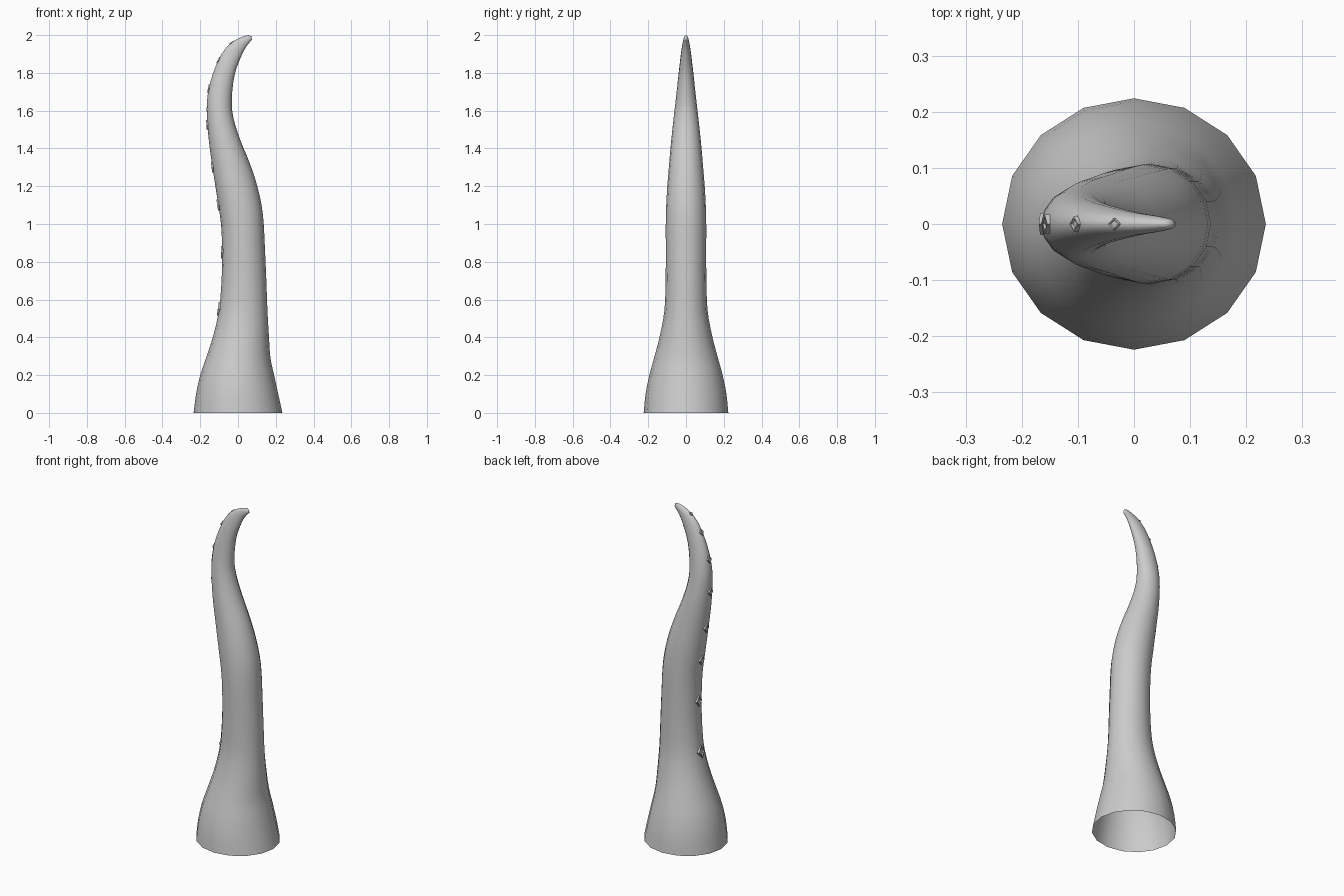
import bpy, bmesh
from math import cos, sin, pi
from mathutils import Vector

if "Cube" in bpy.data.objects:
    bpy.data.objects.remove(bpy.data.objects["Cube"])

SIDES = 16
STEPS = 3

# Cross-sections: outer edge x, z / inner edge x, z / half depth in y
RINGS = [
    (-.235, 0, .235, 0, .224),
    (-.222, .10, .213, .10, .214),
    (-.200, .20, .191, .20, .194),
    (-.166, .30, .172, .29, .168),
    (-.128, .42, .164, .40, .138),
    (-.100, .55, .156, .54, .114),
    (-.087, .70, .150, .70, .108),
    (-.084, .85, .143, .86, .107),
    (-.090, 1.00, .132, 1.05, .107),
    (-.112, 1.15, .105, 1.19, .101),
    (-.135, 1.30, .063, 1.32, .090),
    (-.153, 1.43, .014, 1.44, .079),
    (-.165, 1.57, -.024, 1.56, .065),
    (-.161, 1.68, -.033, 1.66, .053),
    (-.135, 1.79, -.018, 1.79, .040),
    (-.087, 1.90, .016, 1.885, .028),
    (-.035, 1.96, .040, 1.933, .020),
    (.020, 1.99, .062, 1.962, .014),
    (.055, 2.0, .074, 1.975, .009),
]


def spline(a, b, c, d, t):
    return tuple(.5 * (2*q + (r - p)*t + (2*p - 5*q + 4*r - s)*t*t
                       + (3*q - p - 3*r + s)*t**3) for p, q, r, s in zip(a, b, c, d))


def finish(bm, name):
    bmesh.ops.recalc_face_normals(bm, faces=bm.faces)
    me = bpy.data.meshes.new(name)
    bm.to_mesh(me)
    bm.free()
    ob = bpy.data.objects.new(name, me)
    bpy.context.collection.objects.link(ob)
    return ob


# Smoothly interpolate the sections
rows = []
for i in range(len(RINGS) - 1):
    quad = [RINGS[min(max(i + k, 0), len(RINGS) - 1)] for k in (-1, 0, 1, 2)]
    rows += [spline(*quad, k / STEPS) for k in range(STEPS)]
rows.append(RINGS[-1])

# Tapering curved body, open at the bottom
bm = bmesh.new()
loops = []
for ox, oz, ix, iz, dy in rows:
    mid = Vector((ox + ix, 0, oz + iz)) / 2
    half = Vector((ix - ox, 0, iz - oz)) / 2
    loops.append([bm.verts.new(mid + half*cos(a) + Vector((0, dy*sin(a), 0)))
                  for a in (2*pi*k/SIDES for k in range(SIDES))])
for a, b in zip(loops, loops[1:]):
    for k in range(SIDES):
        n = (k + 1) % SIDES
        bm.faces.new((a[k], a[n], b[n], b[k]))
tip = bm.verts.new((.071, 0, 1.994))
for k in range(SIDES):
    bm.faces.new((loops[-1][k], loops[-1][(k + 1) % SIDES], tip))
body = finish(bm, "tentacle_body")
for p in body.data.polygons:
    p.use_smooth = True

# Row of diamond suckers up the outer edge: raised rim with a sunken floor
bm = bmesh.new()
for z, size in ((.54, .036), (.83, .032), (1.09, .029), (1.32, .027),
                (1.52, .025), (1.70, .022), (1.86, .018), (1.955, .013)):
    i = min(range(1, len(rows) - 1), key=lambda j: abs(rows[j][1] - z))
    lo, hi = rows[i - 1], rows[i + 1]
    up = Vector((hi[0] - lo[0], 0, hi[1] - lo[1])).normalized()
    out = Vector((-up.z, 0, up.x))
    base = Vector((rows[i][0], 0, rows[i][1]))
    rings = []
    for r, h in ((1.1, -.2), (1, .2), (.75, .2), (.6, .03)):
        rings.append([bm.verts.new(base + size*(out*h + up*r*cos(a)
                      + Vector((0, .75*r*sin(a), 0)))) for a in (0, pi/2, pi, 1.5*pi)])
    for a, b in zip(rings, rings[1:]):
        for k in range(4):
            bm.faces.new((a[k], a[(k + 1) % 4], b[(k + 1) % 4], b[k]))
    bm.faces.new(rings[-1])
finish(bm, "suckers")
